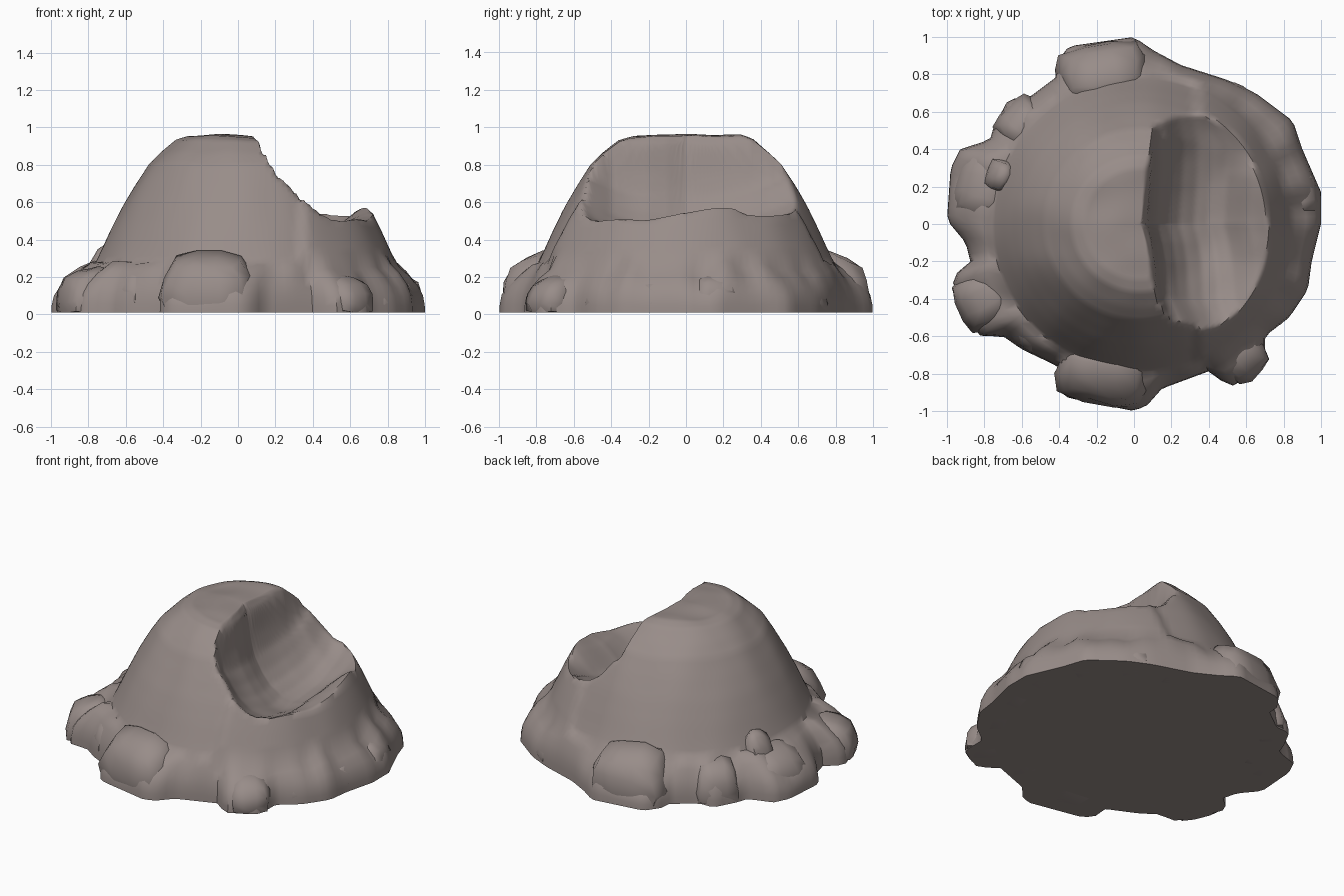
import bpy, bmesh, math, random
from mathutils import Vector, Matrix, noise

if "Cube" in bpy.data.objects:
    bpy.data.objects.remove(bpy.data.objects["Cube"])

random.seed(7)
stone = bpy.data.materials.new("grey_brown_stone")
stone.diffuse_color = (0.315, 0.265, 0.25, 1)
stone.use_nodes = True
stone.node_tree.nodes["Principled BSDF"].inputs["Base Color"].default_value = stone.diffuse_color


def finish(bm, name, angle=42):
    bmesh.ops.recalc_face_normals(bm, faces=bm.faces)
    me = bpy.data.meshes.new(name)
    bm.to_mesh(me)
    bm.free()
    me.materials.append(stone)
    ob = bpy.data.objects.new(name, me)
    bpy.context.collection.objects.link(ob)
    for o in bpy.context.selected_objects:
        o.select_set(False)
    bpy.context.view_layer.objects.active = ob
    ob.select_set(True)
    bpy.ops.object.shade_smooth_by_angle(angle=math.radians(angle))
    return ob


def interp(knots, x):
    if x <= knots[0][0]:
        return knots[0][1]
    for (x0, y0), (x1, y1) in zip(knots, knots[1:]):
        if x <= x1:
            return y0 + (y1 - y0) * (x - x0) / (x1 - x0)
    return knots[-1][1]


# Ragged footprint of the hill
outline = [(1, .0), (1, .17), (.9, .4), (.85, .55), (.65, .7), (.5, .77), (.25, .85), (.1, .93), (0, 1),
           (-.35, .95), (-.42, .85), (-.41, .79), (-.57, .67), (-.67, .67), (-.75, .52), (-.77, .45),
           (-.93, .4), (-.98, .3), (-1, .02), (-.9, -.1), (-.87, -.22), (-.98, -.28), (-.9, -.5),
           (-.82, -.6), (-.7, -.6), (-.6, -.67), (-.41, -.76), (-.42, -.88), (-.35, -.93), (0, -1),
           (.07, -.97), (.15, -.88), (.42, -.78), (.5, -.88), (.7, -.77), (.7, -.6), (.83, -.5),
           (.93, -.35), (.95, -.2)]
CX = 0.03


def foot_radius(a):
    # Ray from the hill centre to the footprint
    d = Vector((math.cos(a), math.sin(a)))
    best = 0
    for i, p in enumerate(outline):
        p = Vector((p[0] - CX, p[1]))
        q = outline[(i + 1) % len(outline)]
        e = Vector((q[0] - CX, q[1])) - p
        den = d.x * e.y - d.y * e.x
        if abs(den) < 1e-9:
            continue
        t = (p.x * e.y - p.y * e.x) / den
        s = (p.x * d.y - p.y * d.x) / den
        if t > 0 and -1e-6 <= s <= 1 + 1e-6:
            best = max(best, t)
    return best


dome = [(0, .96), (.30, .955), (.36, .935), (.39, .91), (.45, .86), (.51, .80), (.58, .69),
        (.65, .57), (.71, .45), (.765, .33), (.79, .28)]
# Bowl section across the crater, lip height along y, and the line where it starts
bowl = [(.0, .96), (.03, .91), (.05, .76), (.08, .64), (.14, .53), (.2, .455), (.28, .40), (.36, .385),
        (.44, .41), (.52, .475), (.57, .51), (.68, .545)]
lip = [(-.55, .04), (-.42, -.02), (-.3, -.025), (-.05, -.01), (.05, .01), (.26, .05), (.38, .0), (.6, 0)]
brink = [(-.6, .19), (-.4, .11), (-.2, .10), (-.1, .085), (0, .06), (.3, .08), (.45, .08), (.6, .05)]


def hill_height(x, y):
    r = math.hypot(x - CX, y)
    # the outer lip of the crater bulges past the dome
    lump = .025 * min(1, max(0, (x - .32) / .04))
    z = interp(dome, r - lump)
    d = x - interp(brink, y) + .02
    if d > 0:
        k = min(1, max(0, (.66 - d) / .25))
        scoop = interp(bowl, d) + .5 * y * y * k * min(1, d * 8) + interp(lip, y) * (1 - k)
        z = min(z, scoop)
    return z + .014 * noise.noise((x * 5, y * 5, 9))


# Hill: skirt rings, dome rings, scooped crater
SEG, RINGS = 144, 48
bm = bmesh.new()
rings = []
skirt = [(0, .01), (.01, .05), (.06, .10), (.2, .15), (.45, .205), (.75, .25)]
angles = [2 * math.pi * i / SEG for i in range(SEG)]
feet = [foot_radius(a) for a in angles]
for t, z in skirt:
    ring = []
    for a, f in zip(angles, feet):
        c = noise.noise((math.cos(a) * 6, math.sin(a) * 6, 4))
        r = f + (.79 - f) * t
        lift = 1 + (.25 * c if z > .02 else 0)
        ring.append(bm.verts.new((CX + r * math.cos(a), r * math.sin(a), z * lift)))
    rings.append(ring)
for k in range(RINGS):
    r = .79 * (1 - k / RINGS)
    ring = []
    for a in angles:
        x, y = CX + r * math.cos(a), r * math.sin(a)
        ring.append(bm.verts.new((x, y, hill_height(x, y))))
    rings.append(ring)
for lo, hi in zip(rings, rings[1:]):
    for i in range(SEG):
        j = (i + 1) % SEG
        bm.faces.new((lo[i], lo[j], hi[j], hi[i]))
top = bm.verts.new((CX, 0, hill_height(CX, 0)))
for i in range(SEG):
    bm.faces.new((rings[-1][i], rings[-1][(i + 1) % SEG], top))
bm.faces.new(rings[0][::-1])
finish(bm, "hill", 50)


# Rounded, chipped boulders sunk into the foot of the hill
def boulder(name, x, y, w, d, h):
    a = math.atan2(y, x)
    bm = bmesh.new()
    bmesh.ops.create_cube(bm, size=2)
    bmesh.ops.subdivide_edges(bm, edges=bm.edges[:], cuts=2, use_grid_fill=True)
    m = Matrix.Rotation(a, 3, 'Z')
    for v in bm.verts:
        p = v.co.lerp(v.co.normalized() * 1.15, .65)
        p += .12 * noise.noise_vector(p * 1.2 + Vector((x, y, h)) * 9)
        taper = 1.06 - .14 * (p.z + 1)
        # outer side of the top slopes down and away from the hill
        z = h * (p.z + 1) / 2 * (1 - .16 * max(-.3, p.x))
        q = m @ Vector((p.x * d * taper, p.y * w * taper, 0))
        v.co = (x + q.x, y + q.y, max(.01, z))
    finish(bm, name, 60)


big = [(-.16, -.80, .25, .17, .32), (-.16, .80, .25, .17, .32), (.57, -.70, .13, .14, .2),
       (-.80, -.40, .16, .16, .24), (-.79, .20, .20, .17, .26), (-.72, .26, .10, .09, .36),
       (-.60, .54, .14, .12, .25), (-.56, -.54, .14, .12, .25)]
for i, (x, y, w, d, h) in enumerate(big):
    boulder(f"boulder_{i + 1}", x, y, w, d, h)
for i, deg in enumerate((-70, -28, -8, 10, 30, 50, 70)):
    a = math.radians(deg)
    r = foot_radius(a) - .13
    boulder(f"small_rock_{i + 1}", CX + r * math.cos(a), r * math.sin(a),
            random.uniform(.12, .17), .12, random.uniform(.19, .23))
